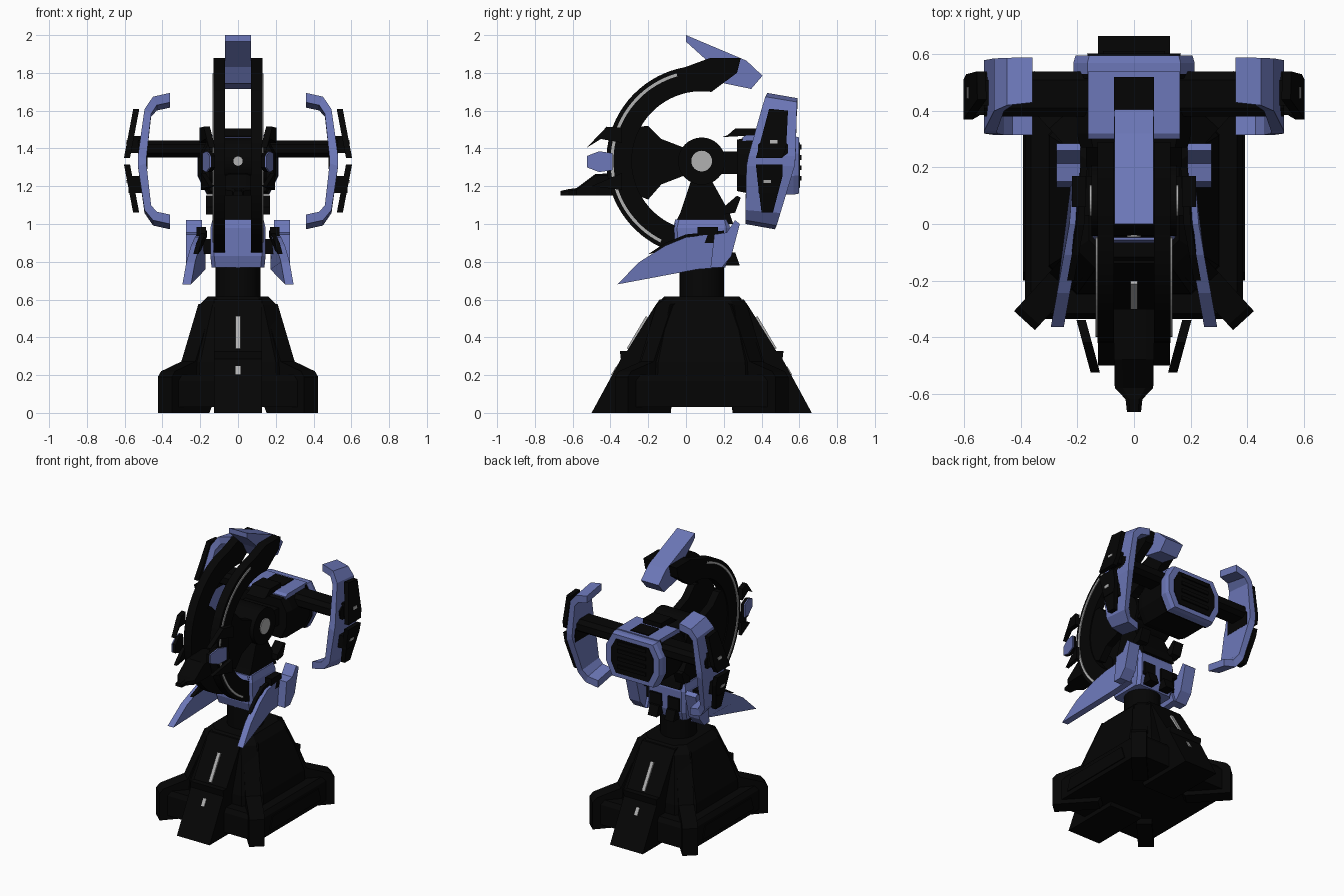
import bpy, bmesh, math
from mathutils import Vector

cube = bpy.data.objects.get("Cube")
if cube:
    bpy.data.objects.remove(cube, do_unlink=True)

CY, CZ = 0.083, 1.333        # ring and hub centre
SIDES = (("left", 1), ("right", -1))


def material(name, rgb):
    m = bpy.data.materials.new(name)
    m.use_nodes = True
    m.diffuse_color = (*rgb, 1)
    m.node_tree.nodes["Principled BSDF"].inputs["Base Color"].default_value = (*rgb, 1)
    return m


BLACK = material("black metal", (0.0016, 0.0016, 0.0016))
BLUE = material("blue armour", (0.15, 0.185, 0.48))
LIGHT = material("pale light", (0.44, 0.44, 0.44))


def loft(name, rings, mat, smooth=False):
    """Closed solid through a list of equal-length point loops."""
    bm = bmesh.new()
    loops = [[bm.verts.new(p) for p in ring] for ring in rings]
    n = len(loops[0])
    for a, b in zip(loops, loops[1:]):
        for i in range(n):
            bm.faces.new((a[i], a[(i + 1) % n], b[(i + 1) % n], b[i]))
    bm.faces.new(loops[0])
    bm.faces.new(loops[-1])
    bmesh.ops.recalc_face_normals(bm, faces=bm.faces)
    me = bpy.data.meshes.new(name)
    bm.to_mesh(me)
    bm.free()
    me.materials.append(mat)
    ob = bpy.data.objects.new(name, me)
    bpy.context.collection.objects.link(ob)
    if smooth:
        bpy.ops.object.select_all(action="DESELECT")
        ob.select_set(True)
        bpy.context.view_layer.objects.active = ob
        bpy.ops.object.shade_smooth_by_angle(angle=math.radians(30))


def side_prism(name, pts, x0, x1, mat, shift=None, smooth=False):
    """Extrude a (y, z) outline along x; shift(y, z) slants it in x."""
    f = shift or (lambda y, z: 0)
    loft(name, [[(x + math.copysign(1, x0 + x1) * f(y, z), y, z) for y, z in pts]
                for x in (x0, x1)], mat, smooth)


def pair(name, pts, x0, x1, mat, shift=None, smooth=False):
    for side, s in SIDES:
        side_prism(f"{side}_{name}", pts, s * x0, s * x1, mat, shift, smooth)


def rect(y0, y1, z0, z1):
    return [(y0, z0), (y1, z0), (y1, z1), (y0, z1)]


def arc(r, a0, a1, n=36):
    return [(CY + r * math.cos(math.radians(a0 + (a1 - a0) * i / n)),
             CZ + r * math.sin(math.radians(a0 + (a1 - a0) * i / n))) for i in range(n + 1)]


def disc(r, n=24):
    return [(r * math.cos(math.tau * i / n), r * math.sin(math.tau * i / n)) for i in range(n)]


def octagon(hx, hy, z, cut):
    """Chamfered rectangle at height z around the pedestal axis."""
    q = [(hx, hy - cut), (hx - cut, hy), (cut - hx, hy), (-hx, hy - cut)]
    return [(x, CY + y, z) for x, y in q + [(-x, -y) for x, y in q]]


# Pedestal: core, side slab, sloped ramps and corner legs
loft("pedestal_core", [octagon(.31, .34, .03, .1), octagon(.3, .33, .27, .1),
                       octagon(.205, .24, .57, .07), octagon(.16, .2, .615, .06)], BLACK)
loft("pedestal_slab", [octagon(.385, .42, .03, .03), octagon(.385, .42, .17, .03),
                       octagon(.365, .4, .2, .03)], BLACK)
pair("slab_panel", [(-.2, .06), (.37, .06), (.34, .15), (-.17, .15)], .38, .392, BLACK)
ramp = [(-.08, 0), (-.5, 0), (-.345, .285), (-.35, .328), (-.312, .328),
        (-.165, .565), (-.14, .6), (-.03, .615)]
foot, top = Vector((-.5, 0)), Vector((-.165, .565))
out = Vector((-.86, .51))
for end, s in (("front", 1), ("back", -1)):
    def flip(pts):
        return [(CY + s * (y - CY), z) for y, z in pts]
    side_prism(end + "_ramp", flip(ramp), -.128, .128, BLACK)
    for i, (z0, z1) in enumerate(((.335, .505), (.195, .24))):
        p, q = [foot.lerp(top, z / .565) for z in (z0, z1)]
        strip = [p - out * .02, q - out * .02, q + out * .014, p + out * .014]
        side_prism(f"{end}_ramp_light_{i}", flip(strip), -.012, .012, LIGHT)
leg = [(.28, 0), (.575, 0), (.575, .19), (.55, .22), (.39, .272), (.257, .575), (.1, .6), (.1, .3)]
for sx in (1, -1):
    for sy in (1, -1):
        d, w = Vector((.674 * sx, .739 * sy, 0)), Vector((-.739 * sy, .674 * sx, 0)) * .05
        loft("corner_leg", [[d * r + w * k + Vector((0, CY, z)) for r, z in leg] for k in (-1, 1)], BLACK)

loft("neck_column", [[(x, CY + y, z) for x, y in disc(.118)] for z in (.58, .88)], BLACK, True)

# Cradle shell under the ring
loft("cradle_shell", [octagon(.14, .125, .77, .02), octagon(.146, .145, .83, .02),
                      octagon(.146, .15, .98, .02), octagon(.135, .14, 1.025, .02)], BLUE)
for x in (-.07, .07):
    loft("cradle_slot", [[(x + a, y, z) for a, z in ((-.045, .84), (.045, .84), (.045, .93), (-.045, .93))]
                         for y in (.2, .245)], BLACK)
pair("cradle_latch", [(.2, .78), (.285, .78), (.26, .85), (.2, .85)], .03, .1, BLACK)
side_prism("hub_support", [(-.06, 1.0), (.25, 1.0), (.23, 1.06), (.13, 1.24), (.03, 1.24), (-.03, 1.06)],
           -.125, .125, BLACK)
pair("support_fin", [(.2, 1.05), (.26, 1.06), (.29, 1.14), (.27, 1.15), (.2, 1.09)], .1, .17, BLACK)

# Swept lower claws


def claw_slant(y, z):
    return .18 * max(0, .06 - y)


pair("claw_blade", [(-.365, .68), (-.245, .80), (-.11, .885), (0, .93), (.13, .945), (.19, .77), (.06, .76)],
     .172, .218, BLUE, claw_slant)
pair("claw_root", [(.15, .945), (.215, .955), (.26, 1.02), (.285, 1.0), (.24, .83), (.19, .77), (.13, .77)],
     .19, .275, BLUE)
pair("claw_edge", [(-.2, .84), (-.11, .9), (0, .945), (.2, .965), (.2, .93), (0, .91), (-.11, .86)],
     .165, .19, BLACK, claw_slant)
pair("claw_joint", rect(.03, .17, .84, .92), .1, .21, BLACK)
pair("claw_cap", rect(.06, .17, .9, .985), .17, .22, BLACK)

# Open ring: two rails, light arcs and crest
rail = arc(.505, 100, 262) + arc(.37, 262, 82) + [(.27, 1.8), (.29, 1.88), (.13, 1.88)]
pair("ring_rail", rail, .07, .13, BLACK, smooth=True)
pair("ring_light", arc(.483, 106, 243) + arc(.467, 243, 106), .128, .136, LIGHT)
side_prism("crest", [(0, 2), (.32, 1.865), (.405, 1.785), (.345, 1.715), (.2, 1.745), (.15, 1.83), (0, 1.965)],
           -.069, .069, BLUE)
pair("ring_spoke", [(.0, 1.40), (-.13, 1.45), (-.2, 1.52), (-.38, 1.5), (-.4, 1.2), (-.2, 1.13),
                    (-.13, 1.21), (.0, 1.26)], .07, .122, BLACK)

# Hub with glowing end discs
hub = [(CY + y, CZ + z) for y, z in disc(.125, 32)]
side_prism("hub", hub, -.15, .1501, BLACK, smooth=True)
pair("hub_light", [(CY + y, CZ + z) for y, z in disc(.055)], .145, .157, LIGHT)
loft("front_light", [[(x, y, CZ + z) for x, z in disc(.025)] for y in (-.03, -.046)], LIGHT)

# Barrel, side vanes and upper spikes at the front
loft("barrel", [[(x, y, z) for x, z in ((-w, 1.15), (w, 1.15), (w, h - .01), (w * .6, h), (-w * .6, h), (-w, h - .01))]
                for y, w, h in ((-.665, .025, 1.175), (-.62, .03, 1.185), (-.58, .068, 1.19),
                                (-.48, .07, 1.265), (-.3, .07, 1.27))], BLACK)


def vane_slant(y, z):
    return .27 * (y + .52)


vane = [(-.525, 1.30), (-.46, 1.275), (-.39, 1.285), (-.39, 1.375), (-.46, 1.385), (-.525, 1.36)]
pair("vane", vane, .122, .145, BLACK, vane_slant)
pair("vane_plate", vane, .145, .152, BLUE, vane_slant)
pair("spike", [(-.525, 1.405), (-.42, 1.515), (-.34, 1.51), (-.34, 1.43), (-.45, 1.45)],
     .122, .155, BLACK, vane_slant)
pair("lower_spike", [(-.5, 1.2), (-.34, 1.27), (-.34, 1.18)], .122, .147, BLACK, vane_slant)

# Rear housing: dark core, blue top slab and rear frame, ribbed vent
side_prism("rear_link", rect(.16, .34, 1.265, 1.385), -.13, .13, BLACK)
side_prism("rear_top_plate", [(.19, 1.46), (.38, 1.47), (.38, 1.505), (.26, 1.505), (.22, 1.47)],
           -.07, .07, BLACK)


def housing(k, y):
    half = [(.165, .15), (.215, .06), (.215, -.06), (.165, -.16)]
    return [(x * k, y, 1.315 + z * k) for x, z in half + [(-x, z) for x, z in reversed(half)]]


loft("rear_core", [housing(.88, .27), housing(.94, .32), housing(.94, .56)], BLACK)
loft("rear_frame_back", [housing(.99, .515), housing(.99, .53)], BLACK)
loft("rear_frame", [housing(1, .53), housing(1, .57), housing(.96, .597)], BLUE)
loft("rear_vent", [housing(.7, .5), housing(.77, .603)], BLACK)
side_prism("rear_top_slab", [(.3, 1.44), (.54, 1.44), (.54, 1.472), (.32, 1.472), (.3, 1.46)], -.163, .163, BLUE)
side_prism("rear_top_inset", rect(.4, .52, 1.465, 1.478), -.07, .07, BLACK)
for i in range(4):
    z = 1.23 + i * .055
    side_prism("vent_rib", rect(.59, .612, z, z + .025), -.11, .1101, BLACK)

# Side arms with C-shaped brackets and outer plates
half = [(.36, 1.68, .36, 1.63), (.45, 1.66, .43, 1.615), (.495, 1.6, .46, 1.575), (.53, 1.36, .485, 1.345)]
tilt = [.014, .014, .008, 0]
up_y = [(.43, .59), (.42, .588), (.40, .586), (.33, .58)]
low_y = [(.315, .47), (.315, .48), (.315, .5), (.32, .575)]
arm = [(.38, 1.375), (.41, 1.353), (.51, 1.353), (.54, 1.375), (.54, 1.42), (.51, 1.443), (.41, 1.443), (.38, 1.42)]
pair("arm", arm, .15, .53, BLACK)
pair("arm_collar", rect(.36, .55, 1.29, 1.4), .48, .515, BLACK)
for side, s in SIDES:
    rows = [(p, y, t, 1) for p, y, t in zip(half, up_y, tilt)]
    rows += reversed([(p, y, t, -1) for p, y, t in zip(half, low_y, tilt)])
    rings = []
    for (xo, zo, xi, zi), (y0, y1), t, v in rows:
        zo, zi = CZ + v * (zo - CZ), CZ + v * (zi - CZ)
        rings.append([(s * xo, y0, zo + t), (s * xo, y1, zo - t), (s * xi, y1, zi - t), (s * xi, y0, zi + t)])
    loft(side + "_bracket", rings, BLUE)


def plate_slant(y, z):
    return -.19 * abs(z - CZ)


pair("upper_plate", [(.44, 1.61), (.54, 1.6), (.53, 1.4), (.51, 1.35), (.37, 1.35), (.39, 1.42)],
     .575, .607, BLACK, plate_slant)
pair("lower_plate", [(.37, 1.315), (.51, 1.315), (.51, 1.25), (.46, 1.06), (.40, 1.06), (.38, 1.22)],
     .575, .607, BLACK, plate_slant)
for label, y, z in (("upper", .465, 1.435), ("lower", .43, 1.225)):
    pair(label + "_plate_mount", rect(y - .045, y + .045, z - .06, z + .03), .49, .58, BLACK)
    pair(label + "_plate_light", rect(y - .02, y + .02, z - .009, z + .009), .6, .611, LIGHT, plate_slant)
